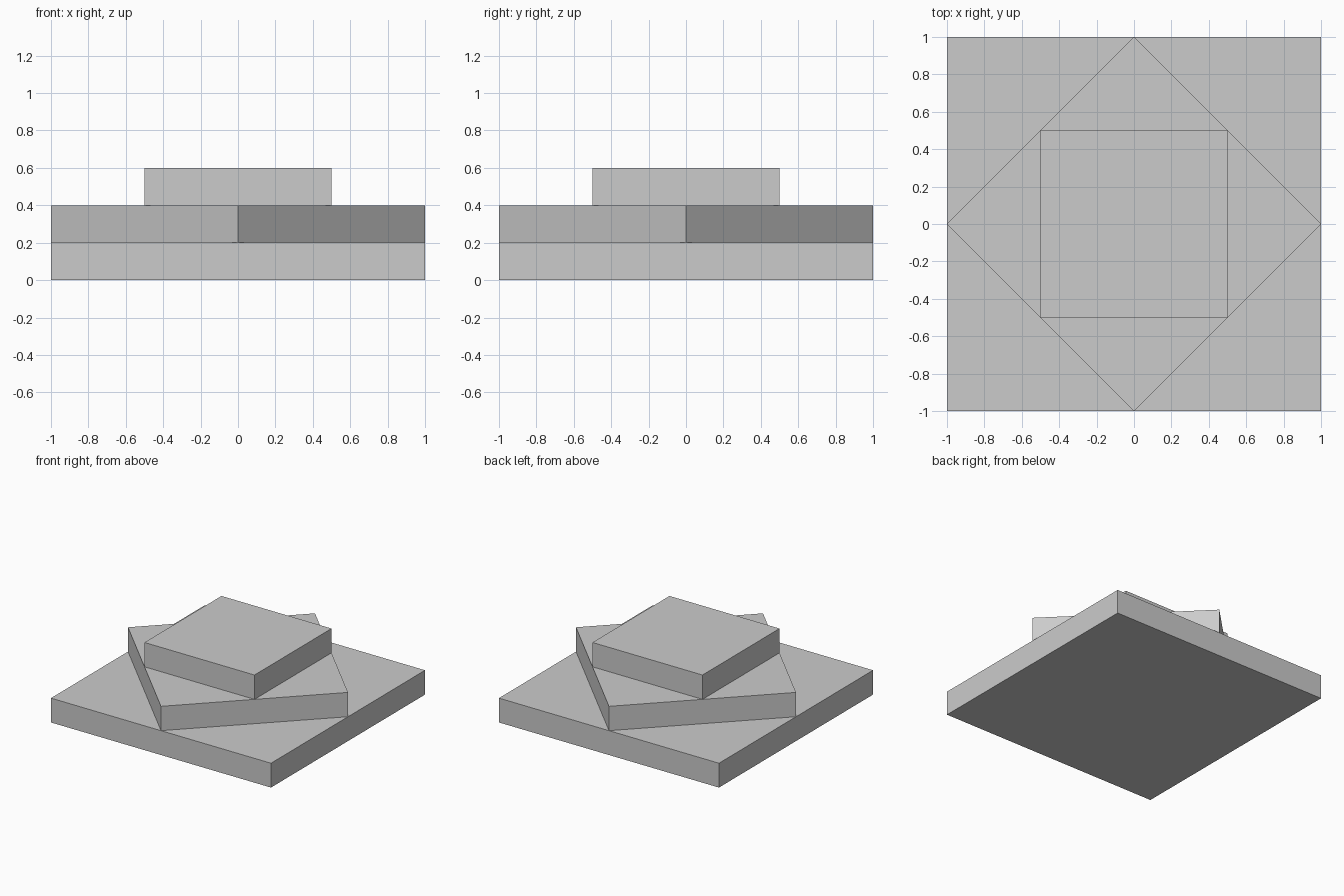
import bpy
import math

cube = bpy.data.objects.get("Cube")
if cube:
    bpy.data.objects.remove(cube, do_unlink=True)

# One plain grey for every slab
GREY = (0.6, 0.6, 0.6, 1.0)
grey = bpy.data.materials.new("light_grey")
grey.use_nodes = True
grey.diffuse_color = GREY
grey.node_tree.nodes["Principled BSDF"].inputs["Base Color"].default_value = GREY

THICKNESS = 0.2


def add_slab(name, level, width, turn=0.0):
    """Square slab resting on the level below, turned about z."""
    bpy.ops.mesh.primitive_cube_add(size=1, location=(0, 0, (level + 0.5) * THICKNESS))
    slab = bpy.context.object
    slab.name = slab.data.name = name
    slab.scale = (width, width, THICKNESS)
    bpy.ops.object.transform_apply(location=False, rotation=False, scale=True)
    slab.rotation_euler.z = math.radians(turn)
    slab.data.materials.append(grey)
    return slab


# Each slab's corners meet the edges of the one below
add_slab("base_slab", 0, 2.0)
add_slab("middle_slab", 1, math.sqrt(2), turn=45)
add_slab("top_slab", 2, 1.0)
